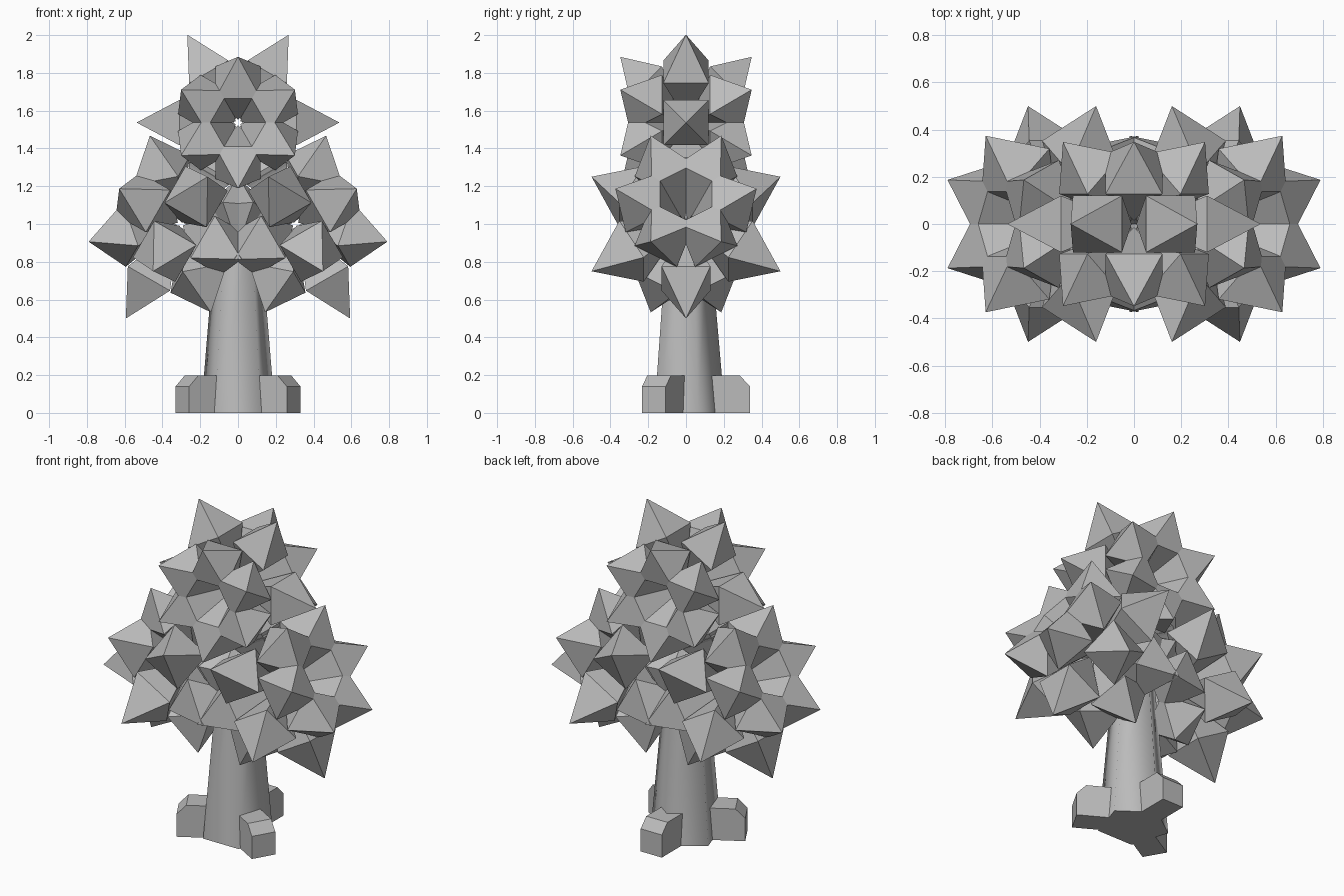
import bpy, bmesh, math
from mathutils import Vector

if "Cube" in bpy.data.objects:
    bpy.data.objects.remove(bpy.data.objects["Cube"])

grey = bpy.data.materials.new("plain grey")
grey.diffuse_color = (0.5, 0.5, 0.5, 1)
grey.use_nodes = True
grey.node_tree.nodes["Principled BSDF"].inputs["Base Color"].default_value = grey.diffuse_color


def finish(name, bm, smooth=False):
    bmesh.ops.recalc_face_normals(bm, faces=bm.faces)
    mesh = bpy.data.meshes.new(name)
    bm.to_mesh(mesh)
    bm.free()
    mesh.materials.append(grey)
    mesh.polygons.foreach_set("use_smooth", [smooth] * len(mesh.polygons))
    obj = bpy.data.objects.new(name, mesh)
    bpy.context.collection.objects.link(obj)
    return obj


def spike(bm, centre, out, side, base, tip, half, root):
    """Long four-sided double pyramid pointing along out."""
    up = out.cross(side)
    ring = [bm.verts.new(centre + out * base + (side * i + up * j) * half)
            for i, j in ((-1, -1), (1, -1), (1, 1), (-1, 1))]
    ends = [bm.verts.new(centre + out * d) for d in (tip, root)]
    for k in range(4):
        for end in ends:
            bm.faces.new((ring[k], ring[(k + 1) % 4], end))


def cluster(name, centre, axis, u, size):
    """Ring of six spikes around the axis, plus six leaning to each side."""
    bm = bmesh.new()
    v = axis.cross(u)
    for lean, turn, base, tip in ((0, 0, .31, .537), (45, 30, .30, .492), (-45, 30, .30, .492)):
        for k in range(6):
            a, e = math.radians(60 * k + turn), math.radians(lean)
            radial = u * math.cos(a) + v * math.sin(a)
            side = v * math.cos(a) - u * math.sin(a)
            out = radial * math.cos(e) + axis * math.sin(e)
            spike(bm, centre, out, side, base * size, tip * size, .12 * size, .02 * size)
    return finish(name, bm)


# Foliage: one upright cluster on top, two tilted ones below
cluster("top_foliage", Vector((0, 0, 1.537)), Vector((0, 1, 0)), Vector((1, 0, 0)), 1.0)
c, s = math.cos(math.radians(30)), .5
for name, m in (("right_foliage", 1), ("left_foliage", -1)):
    cluster(name, Vector((.305 * m, 0, 1.0)), Vector((c * m, 0, s)), Vector((s * m, 0, -c)), 1.075)

# Trunk: tapered five-sided column with a corner at the back
bm = bmesh.new()
rings = []
for r, z in ((.207, 0), (.12, 1.0)):
    rings.append([bm.verts.new((r * math.cos(math.radians(90 + 72 * k)),
                                r * math.sin(math.radians(90 + 72 * k)), z)) for k in range(5)])
for k in range(5):
    n = (k + 1) % 5
    bm.faces.new((rings[0][k], rings[0][n], rings[1][n], rings[1][k]))
caps = [bm.faces.new(r) for r in rings]
trunk = finish("trunk", bm, True)
for k in (5, 6):
    trunk.data.polygons[k].use_smooth = False
sharp = trunk.data.attributes.new("sharp_edge", 'BOOLEAN', 'EDGE')
for e in trunk.data.edges:
    zs = [trunk.data.vertices[i].co.z for i in e.vertices]
    sharp.data[e.index].value = abs(zs[0] - zs[1]) < .01

# Roots: three blocks with a chamfered outer top edge
profile = ((.05, 0), (.34, 0), (.34, .14), (.285, .197), (.05, .197))
for name, deg in (("back_root", 90), ("front_left_root", 210), ("front_right_root", 330)):
    bm = bmesh.new()
    a = math.radians(deg)
    d, w = Vector((math.cos(a), math.sin(a), 0)), Vector((-math.sin(a), math.cos(a), 0)) * .0725
    sides = [[bm.verts.new(d * r + w * m + Vector((0, 0, z))) for r, z in profile] for m in (-1, 1)]
    for f in sides:
        bm.faces.new(f)
    for k in range(5):
        n = (k + 1) % 5
        bm.faces.new((sides[0][k], sides[0][n], sides[1][n], sides[1][k]))
    finish(name, bm)
